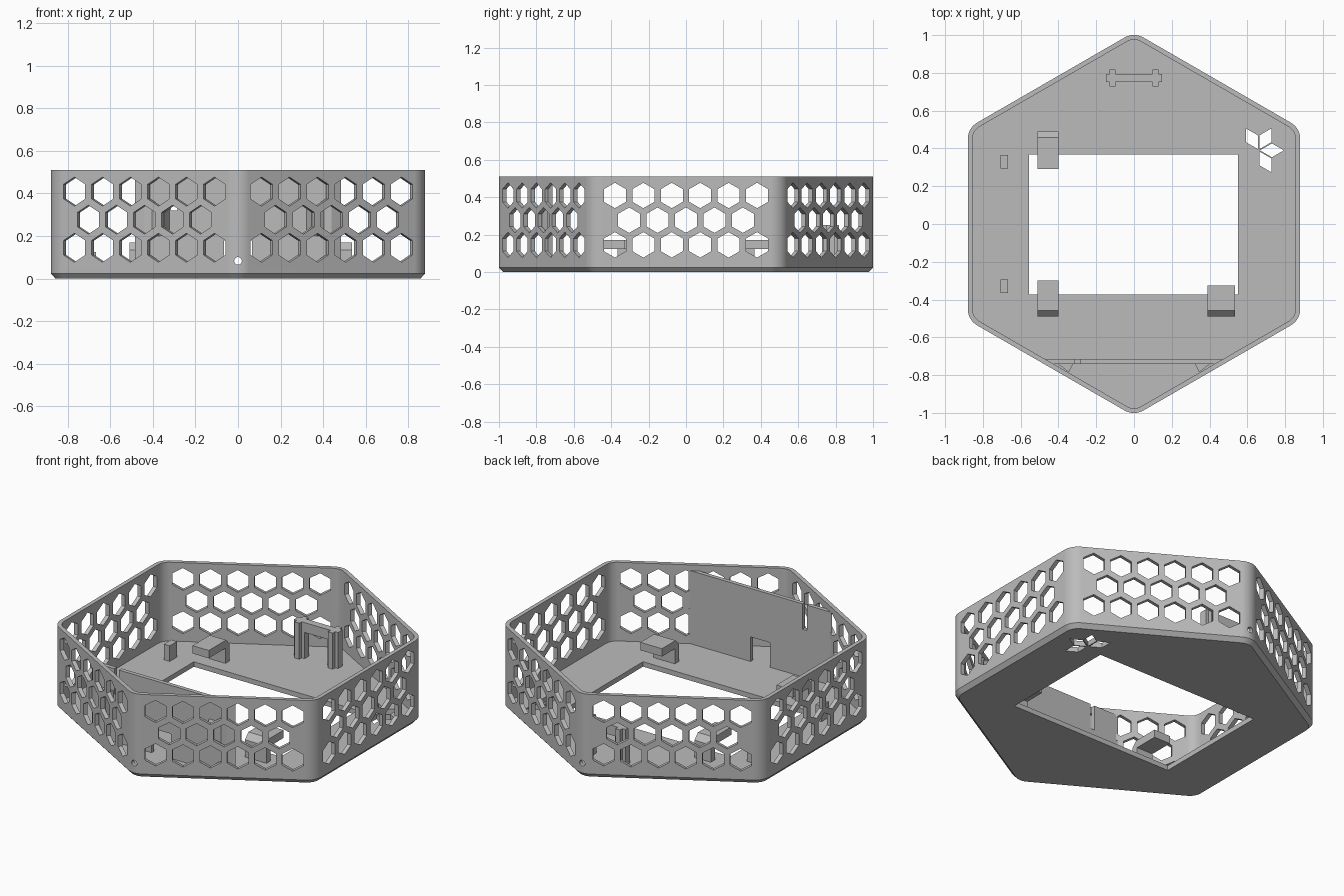
import bpy, bmesh, math
from mathutils import Vector, Matrix

if "Cube" in bpy.data.objects:
    bpy.data.objects.remove(bpy.data.objects["Cube"], do_unlink=True)

grey = bpy.data.materials.new("plain grey")
grey.use_nodes = True
grey.diffuse_color = (0.5, 0.5, 0.5, 1)
grey.node_tree.nodes["Principled BSDF"].inputs["Base Color"].default_value = (0.5, 0.5, 0.5, 1)

HEIGHT, APOTHEM, WALL, FLOOR = 0.51, 0.88, 0.025, 0.03
INNER = APOTHEM - WALL


def finish(bm, name):
    bmesh.ops.recalc_face_normals(bm, faces=bm.faces)
    mesh = bpy.data.meshes.new(name)
    bm.to_mesh(mesh)
    bm.free()
    mesh.materials.append(grey)
    ob = bpy.data.objects.new(name, mesh)
    bpy.context.collection.objects.link(ob)
    return ob


def prism(bm, points, push):
    """Closed prism from a 3D outline and an extrusion vector."""
    a = [bm.verts.new(p) for p in points]
    b = [bm.verts.new(Vector(p) + Vector(push)) for p in points]
    bm.faces.new(a)
    bm.faces.new(b[::-1])
    for i in range(len(a)):
        j = (i + 1) % len(a)
        bm.faces.new((a[i], a[j], b[j], b[i]))


def box(bm, x0, x1, y0, y1, z0, z1):
    prism(bm, [(x0, y0, z0), (x1, y0, z0), (x1, y1, z0), (x0, y1, z0)], (0, 0, z1 - z0))


def cut(target, cutter):
    cutter.hide_render = True
    mod = target.modifiers.new("cut", 'BOOLEAN')
    mod.object = cutter
    mod.solver = 'EXACT'
    bpy.context.view_layer.objects.active = target
    bpy.ops.object.modifier_apply(modifier=mod.name)
    bpy.data.objects.remove(cutter, do_unlink=True)


def rounded_hexagon(apothem, radius, z, steps=8):
    pts = []
    for k in range(6):
        mid = math.radians(30 + 60 * k)
        reach = (apothem - radius) / math.cos(math.radians(30))
        for i in range(steps + 1):
            a = mid + math.radians(60 * i / steps - 30)
            pts.append((reach * math.cos(mid) + radius * math.cos(a),
                        reach * math.sin(mid) + radius * math.sin(a), z))
    return pts


# Hexagonal tray with chamfered foot
bm = bmesh.new()
rings = [rounded_hexagon(APOTHEM - 0.022, 0.078, 0),
         rounded_hexagon(APOTHEM, 0.1, 0.025),
         rounded_hexagon(APOTHEM, 0.1, HEIGHT),
         rounded_hexagon(INNER, 0.075, HEIGHT),
         rounded_hexagon(INNER, 0.075, FLOOR)]
loops = [[bm.verts.new(p) for p in ring] for ring in rings]
for low, high in zip(loops, loops[1:]):
    for i in range(len(low)):
        j = (i + 1) % len(low)
        bm.faces.new((low[i], low[j], high[j], high[i]))
bm.faces.new(loops[0])
bm.faces.new(loops[-1])
tray = finish(bm, "hexagonal_tray")

# Honeycomb vents in all six walls
bm = bmesh.new()
PITCH = 0.152
for side in range(6):
    turn = Matrix.Rotation(math.radians(60 * side), 3, 'Z')
    for row, count in enumerate((6, 5, 6)):
        z = 0.145 + row * 0.132
        for n in range(count):
            y = (n - (count - 1) / 2) * PITCH
            hexagon = [turn @ Vector((0.8, y + 0.068 * math.sin(math.radians(60 * k)),
                                      z + 0.068 * math.cos(math.radians(60 * k))))
                       for k in range(6)]
            prism(bm, hexagon, turn @ Vector((0.15, 0, 0)))

# Floor window, diamond vents and corner cable holes
box(bm, -0.555, 0.55, -0.372, 0.367, -0.1, 0.07)
for angle in (-60, 0, 60, 120):
    def ray(a, length):
        return Vector((math.cos(math.radians(a)), math.sin(math.radians(a)), 0)) * length
    start = Vector((0.66, 0.39, -0.1)) + ray(angle, 0.007)
    one, two = ray(angle - 30, 0.073), ray(angle + 30, 0.073)
    prism(bm, [start, start + one, start + one + two, start + two], (0, 0, 0.17))
for y in (-1.1, 0.9):
    circle = [(0.018 * math.cos(math.tau * k / 20), y, 0.083 + 0.018 * math.sin(math.tau * k / 20))
              for k in range(20)]
    prism(bm, circle, (0, 0.2, 0))
cut(tray, finish(bm, "tray_cutter"))


# Upright front panel reaching both walls, with a port notch and a cable slot
def wall_x(y):
    return (INNER + 0.006 - math.cos(math.radians(30)) * abs(y)) * 2


bm = bmesh.new()
back, front = -0.715, -0.74
prism(bm, [(-wall_x(back), back, 0.02), (-wall_x(front), front, 0.02),
           (wall_x(front), front, 0.02), (wall_x(back), back, 0.02)], (0, 0, 0.455))
panel = finish(bm, "front_panel")
bm = bmesh.new()
box(bm, -0.065, 0.065, -0.8, -0.65, FLOOR, 0.18)
box(bm, -0.315, -0.285, -0.8, -0.65, 0.32, 0.6)
cut(panel, finish(bm, "panel_cutter"))

# Small wedges bracing the panel against the walls
for side, name in ((-1, "right"), (1, "left")):
    bm = bmesh.new()
    prism(bm, [(side * 0.41, -0.735, 0.2), (side * 0.32, -0.735, 0.2),
               (side * 0.345, -0.785, 0.2)], (0, 0, 0.14))
    finish(bm, name + "_panel_wedge")

# Hooked board clips around the window
hook = [(0.49, 0.02), (0.49, 0.135), (0.457, 0.17), (0, 0.17),
        (0, 0.122), (0.45, 0.122), (0.45, 0.02)]
for name, x0, x1, side, tip in (("back_right_clip", -0.51, -0.40, 1, 0.29),
                                ("front_right_clip", -0.51, -0.40, -1, 0.30),
                                ("front_left_clip", 0.39, 0.535, -1, 0.325)):
    bm = bmesh.new()
    prism(bm, [(x0, side * (y or tip), z) for y, z in hook], (x1 - x0, 0, 0))
    finish(bm, name)

# Small standing pegs beside the window
for side, name in ((-1, "front_peg"), (1, "back_peg")):
    bm = bmesh.new()
    box(bm, -0.707, -0.667, side * 0.33 - 0.035, side * 0.33 + 0.035, 0.02, 0.125)
    finish(bm, name)

# Cross-shaped posts joined by a bar at the back
for side, name in ((-1, "right_post"), (1, "left_post")):
    bm = bmesh.new()
    c, y = side * 0.113, 0.773
    arms = ((0.016, 0.045), (0.036, 0.022))
    (a, long), (wide, b) = arms
    quarter = [(a, long), (a, b), (wide, b)]
    outline = []
    for sx, sy in ((1, 1), (1, -1), (-1, -1), (-1, 1)):
        corner = [(c + sx * px, y + sy * py, 0.02) for px, py in quarter]
        outline += corner if sx * sy > 0 else corner[::-1]
    prism(bm, outline, (0, 0, 0.23))
    finish(bm, name)
bm = bmesh.new()
box(bm, -0.085, 0.085, 0.751, 0.795, 0.19, 0.25)
finish(bm, "post_bar")

# Smooth the rounded tray corners, keep the rest crisp
for ob in bpy.context.view_layer.objects:
    ob.select_set(ob == tray)
bpy.context.view_layer.objects.active = tray
bpy.ops.object.shade_smooth_by_angle(angle=math.radians(25))
normals = tray.modifiers.new("weighted normals", 'WEIGHTED_NORMAL')
normals.keep_sharp = True
